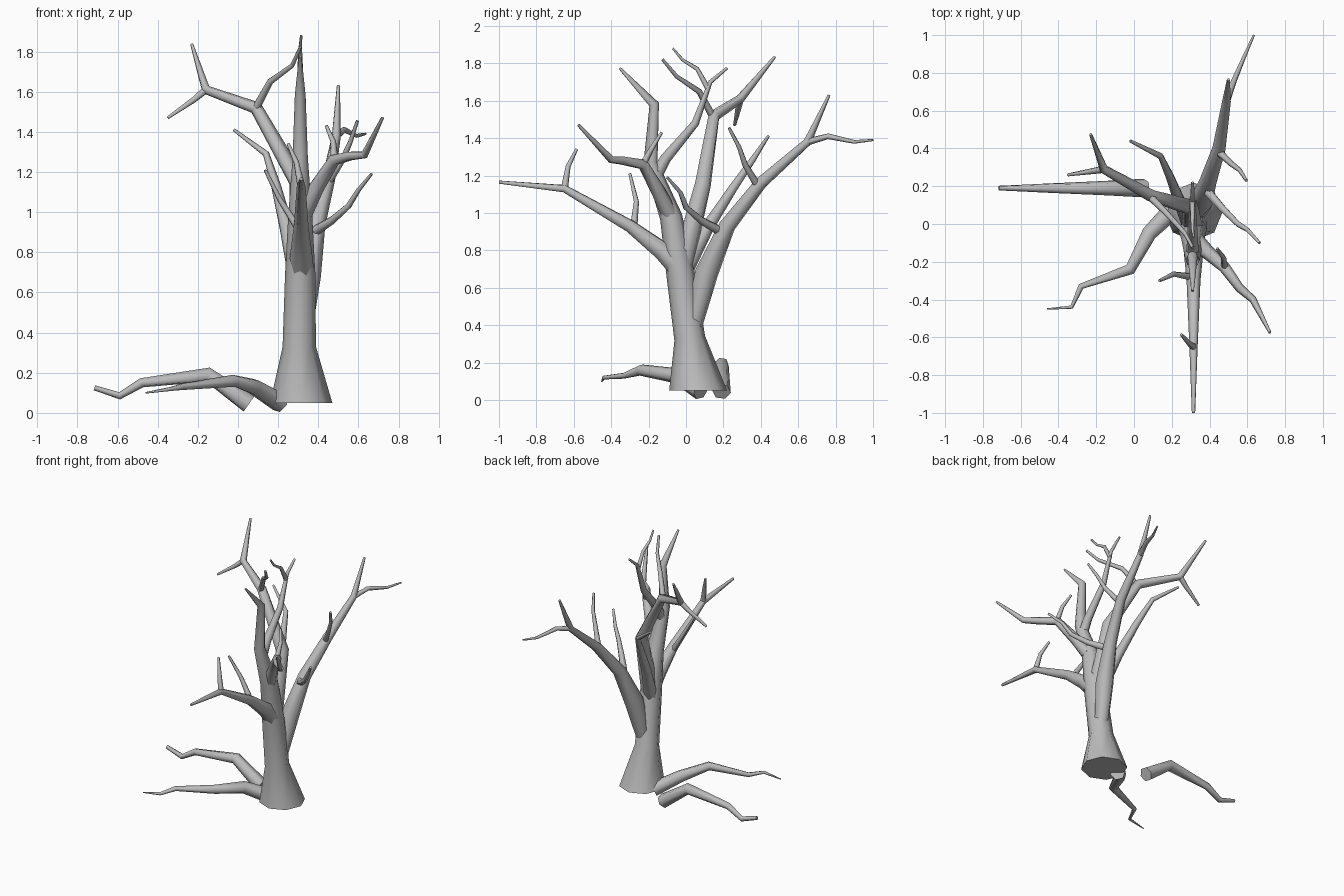
import bpy, bmesh, math
from mathutils import Vector

default_cube = bpy.data.objects.get("Cube")
if default_cube:
    bpy.data.objects.remove(default_cube, do_unlink=True)

# One plain grey for the whole tree
bark = bpy.data.materials.new("grey_bark")
bark.use_nodes = True
grey = (.5, .5, .5, 1)
bark.diffuse_color = grey
bark.node_tree.nodes["Principled BSDF"].inputs["Base Color"].default_value = grey


def path_tangents(points):
    """Direction of the path at each point, averaged at the bends."""
    steps = [(b - a).normalized() for a, b in zip(points, points[1:])]
    middle = [(a + b).normalized() for a, b in zip(steps, steps[1:])]
    return [steps[0]] + middle + [steps[-1]]


def tapered_radii(points, start, end):
    """Radii shrinking evenly along the length of the path."""
    travelled = [0]
    for a, b in zip(points, points[1:]):
        travelled.append(travelled[-1] + (b - a).length)
    return [start + (end - start) * d / travelled[-1] for d in travelled]


def limb(name, path, start=.02, end=.008, sides=6, radii=None, level_base=False):
    """Skin a path with rings of vertices that follow its direction."""
    points = [Vector(p) for p in path]
    radii = radii or tapered_radii(points, start, end)
    tangents = path_tangents(points)
    if level_base:
        tangents[0] = Vector((0, 0, 1))
    side = tangents[0].orthogonal().normalized()
    bm = bmesh.new()
    rings = []
    for point, tangent, radius in zip(points, tangents, radii):
        # carry the previous ring's orientation along without twisting
        side = (side - tangent * side.dot(tangent)).normalized()
        other = tangent.cross(side)
        ring = []
        for i in range(sides):
            angle = math.tau * i / sides
            offset = side * math.cos(angle) + other * math.sin(angle)
            ring.append(bm.verts.new(point + offset * radius))
        rings.append(ring)
    for low, high in zip(rings, rings[1:]):
        for i in range(sides):
            j = (i + 1) % sides
            bm.faces.new((low[i], low[j], high[j], high[i]))
    bm.faces.new(rings[0][::-1])
    bm.faces.new(rings[-1])
    mesh = bpy.data.meshes.new(name)
    bm.to_mesh(mesh)
    bm.free()
    mesh.materials.append(bark)
    obj = bpy.data.objects.new(name, mesh)
    bpy.context.collection.objects.link(obj)
    bpy.ops.object.select_all(action="DESELECT")
    obj.select_set(True)
    bpy.context.view_layer.objects.active = obj
    bpy.ops.object.shade_smooth_by_angle(angle=math.radians(66))
    return obj


# Flared trunk, running up into the central leader
limb("trunk", [(.315, .065, .05), (.305, .02, .33), (.31, -.03, .68), (.31, -.08, .98),
               (.31, -.19, 1.27), (.31, -.17, 1.58), (.31, -.355, 1.775)],
     radii=[.155, .083, .076, .06, .038, .027, .007], sides=8, level_base=True)

# Front branch and its twigs
limb("front_branch", [(.315, -.03, .7), (.315, -.13, .8), (.315, -.3, .93),
                      (.315, -.65, 1.13), (.315, -1, 1.165)],
     radii=[.065, .054, .037, .022, .009])
limb("front_branch_outer_twig", [(.315, -.65, 1.13), (.29, -.63, 1.25), (.25, -.585, 1.34)])
limb("front_branch_inner_twig", [(.3, -.28, .92), (.21, -.265, 1.06), (.135, -.3, 1.21)])

# Left front branch and its twig
limb("left_front_branch", [(.33, -.09, 1), (.39, -.15, 1.12), (.48, -.23, 1.26),
                           (.56, -.34, 1.28), (.63, -.4, 1.285), (.72, -.575, 1.47)],
     start=.045)
limb("left_front_twig", [(.48, -.23, 1.26), (.475, -.18, 1.35), (.44, -.13, 1.43)])

# Upright branch and its twig
limb("upright_branch", [(.31, -.17, 1.18), (.31, -.11, 1.29), (.31, .05, 1.48),
                        (.31, .13, 1.7), (.31, .22, 1.775)], start=.036)
limb("upright_twig", [(.31, .12, 1.66), (.31, .06, 1.77), (.31, -.02, 1.82),
                      (.315, -.07, 1.88)], start=.016, end=.006)

# Right branch and its twigs
limb("right_branch", [(.31, -.02, .72), (.3, .09, 1.15), (.09, .15, 1.52),
                      (-.16, .29, 1.61), (-.23, .475, 1.835)],
     radii=[.06, .045, .033, .024, .008])
limb("right_branch_outer_twig", [(-.16, .29, 1.61), (-.22, .28, 1.56), (-.35, .26, 1.47)])
limb("right_branch_inner_twig", [(.09, .14, 1.52), (.16, .07, 1.65), (.27, -.05, 1.73),
                                 (.31, -.125, 1.82)])

# Back branch and its twigs
limb("back_branch", [(.32, .04, .4), (.35, .11, .68), (.39, .22, .93), (.45, .4, 1.16),
                     (.49, .65, 1.38), (.5, .765, 1.63)],
     radii=[.05, .065, .046, .035, .023, .008])
limb("back_branch_outer_twig", [(.49, .65, 1.38), (.53, .76, 1.41), (.59, .9, 1.38),
                                (.635, 1, 1.39)], end=.006)
limb("back_branch_middle_twig", [(.45, .38, 1.15), (.52, .315, 1.26), (.56, .285, 1.35),
                                 (.595, .23, 1.455)])
limb("back_branch_inner_twig", [(.39, .17, .91), (.47, .08, .96), (.55, 0, 1.03),
                                (.6, -.03, 1.11), (.665, -.1, 1.19)], start=.026)

# Slim branch at the back right
limb("back_right_branch", [(.29, 0, .7), (.24, .12, .93), (.19, .25, 1.13),
                           (.14, .36, 1.29), (-.02, .44, 1.41)], start=.045)

# Roots spreading to the right
limb("front_root", [(.21, .08, .05), (.08, -.05, .13), (-.02, -.24, .16),
                    (-.28, -.33, .13), (-.33, -.44, .12), (-.46, -.45, .1)],
     start=.052, end=.004)
limb("back_root", [(.055, .19, .045), (-.15, .19, .19), (-.48, .19, .15),
                   (-.59, .19, .085), (-.715, .19, .125)], start=.05, end=.013)
